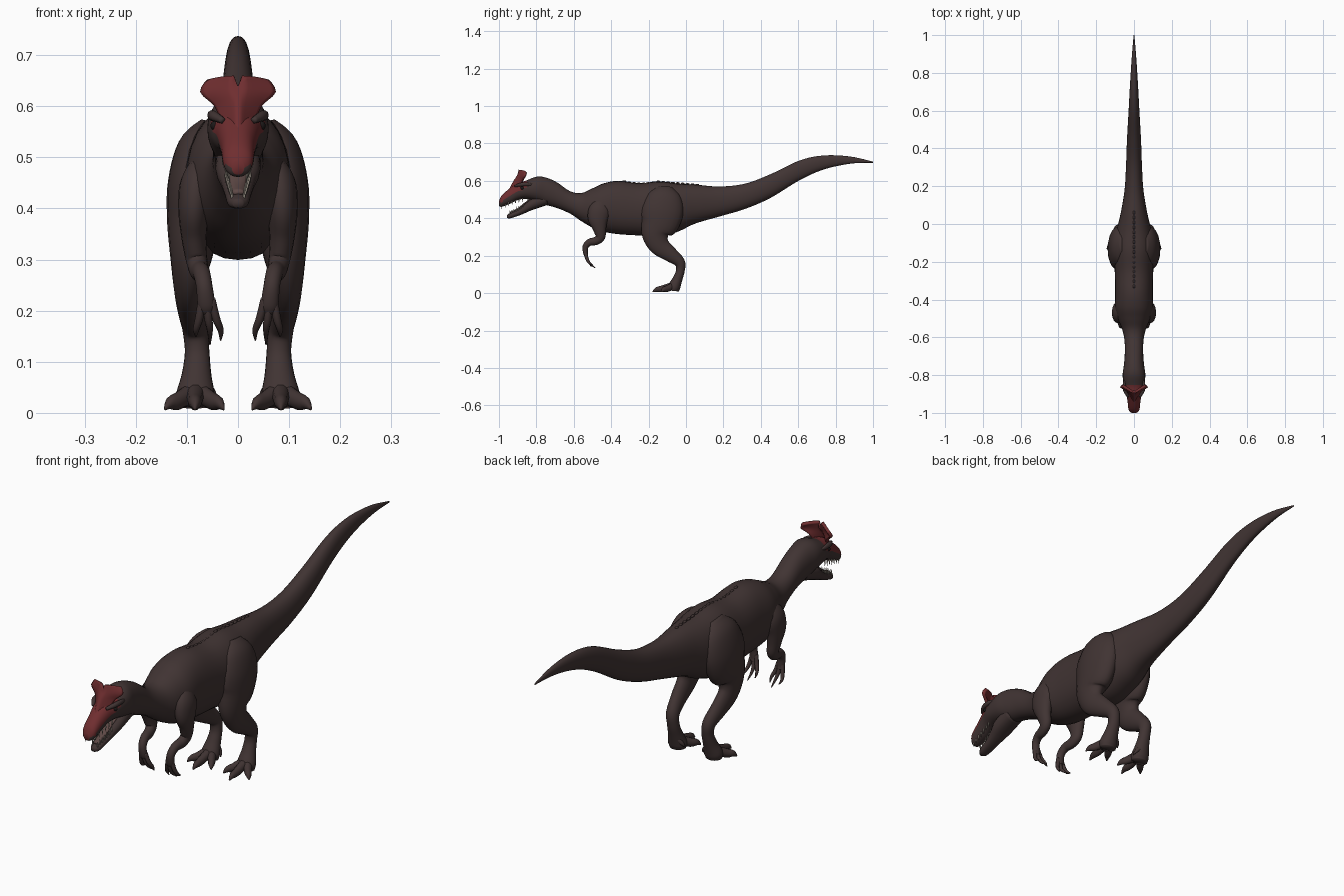
import bpy, bmesh, math
from mathutils import Vector, Matrix

if "Cube" in bpy.data.objects:
    bpy.data.objects.remove(bpy.data.objects["Cube"])


def material(name, rgb):
    m = bpy.data.materials.new(name)
    m.diffuse_color = (*rgb, 1)
    m.use_nodes = True
    m.node_tree.nodes["Principled BSDF"].inputs["Base Color"].default_value = m.diffuse_color
    return m


SKIN = material("dark brown skin", (0.052, 0.034, 0.033))
RED = material("crest red", (0.16, 0.027, 0.029))
TONGUE = material("mouth brown", (0.11, 0.065, 0.06))
TOOTH = material("tooth ivory", (0.42, 0.37, 0.31))
EYE = material("eye black", (0.012, 0.01, 0.01))


def finish(bm, name, mats, mirror=False):
    bmesh.ops.recalc_face_normals(bm, faces=bm.faces[:])
    mesh = bpy.data.meshes.new(name)
    bm.to_mesh(mesh)
    bm.free()
    for m in mats:
        mesh.materials.append(m)
    for p in mesh.polygons:
        p.use_smooth = True
    ob = bpy.data.objects.new(name, mesh)
    bpy.context.collection.objects.link(ob)
    if mirror:
        ob.modifiers.new("mirror", 'MIRROR').use_mirror_merge = False
    return ob


def spline(pts, steps):
    """Smooth curve through stations of any dimension."""
    out = []
    for i in range(len(pts) - 1):
        a, b, c, d = (pts[max(0, min(len(pts) - 1, i + k))] for k in (-1, 0, 1, 2))
        for s in range(steps):
            t = s / steps
            out.append([0.5 * (2 * q + (r - p) * t + (2 * p - 5 * q + 4 * r - w) * t * t
                               + (3 * q - p - 3 * r + w) * t ** 3)
                        for p, q, r, w in zip(a, b, c, d)])
    return out + [list(pts[-1])]


def tube(bm, stations, steps=4, seg=16, upright=False, power=1.0):
    """Loft of ellipses; a station is x, y, z, side radius, depth radius."""
    pts = spline(stations, steps)
    rings = []
    for i, (x, y, z, a, b) in enumerate(pts):
        t = Vector(pts[min(i + 1, len(pts) - 1)][:3]) - Vector(pts[max(i - 1, 0)][:3])
        t = Vector((0, 1, 0)) if upright else t.normalized()
        side = (Vector((1, 0, 0)) - t * t.x).normalized()
        up = side.cross(t)
        ring = []
        for k in range(seg):
            ang = 2 * math.pi * k / seg
            c, s = (math.copysign(abs(f) ** power, f) for f in (math.cos(ang), math.sin(ang)))
            ring.append(bm.verts.new(Vector((x, y, z)) + side * c * max(a, .001) + up * s * max(b, .001)))
        rings.append(ring)
    for r, q in zip(rings, rings[1:]):
        for k in range(seg):
            bm.faces.new((r[k], r[(k + 1) % seg], q[(k + 1) % seg], q[k]))
    bm.faces.new(rings[0])
    bm.faces.new(rings[-1])


def profile(rows):
    """Rows of y, top, bottom, half width to stations."""
    return [(0, y, (t + b) / 2, w, (t - b) / 2) for y, t, b, w in rows]


# body: snout, skull, neck, trunk and tail in one loft
bm = bmesh.new()
tube(bm, profile([
    (-1.0, .492, .466, .012), (-.985, .522, .462, .028), (-.94, .562, .478, .034),
    (-.90, .59, .497, .042), (-.86, .60, .503, .054), (-.80, .622, .49, .060),
    (-.75, .618, .472, .054), (-.69, .592, .455, .049), (-.62, .545, .425, .050),
    (-.56, .535, .385, .062), (-.50, .56, .35, .086), (-.44, .587, .328, .10),
    (-.36, .60, .315, .10), (-.25, .588, .308, .102), (-.14, .597, .30, .108),
    (-.04, .585, .33, .094), (.05, .58, .372, .072), (.18, .57, .41, .050),
    (.315, .585, .45, .042), (.45, .635, .508, .037), (.61, .71, .605, .028),
    (.74, .736, .662, .021), (.88, .73, .692, .012), (1, .703, .697, .002)]),
    steps=6, seg=28, upright=True, power=.92)
# red over the top of the snout
for f in bm.faces:
    c = f.calc_center_median()
    if c.y < -.855 and c.z > .485 + (c.y + .99) * .62:
        f.material_index = 1
finish(bm, "body", [SKIN, RED])

# lower jaw
jaw = [(-.957, .418, .402, .010), (-.94, .428, .400, .021), (-.90, .447, .412, .026),
       (-.86, .478, .428, .034), (-.82, .51, .445, .044), (-.74, .54, .472, .042)]
bm = bmesh.new()
tube(bm, profile(jaw), upright=True, power=.85)
finish(bm, "lower_jaw", [SKIN])

# tongue lying on the jaw
bm = bmesh.new()
tube(bm, [(0, y, t + .002, w * .6, .006) for y, t, b, w in jaw[1:5]], seg=10, upright=True)
finish(bm, "tongue", [TONGUE])

# teeth along both jaws
bm = bmesh.new()
for i in range(7):
    f = i / 6
    for s in (-1, 1):
        for x, y, z, flip in ((.017 + .013 * f, -.985 + .11 * f, .463 + .034 * f, 0),
                              (.012 + .012 * f, -.945 + .075 * f, .431 + .038 * f, 1)):
            m = Matrix.Translation((s * x, y, z)) @ Matrix.Rotation(0 if flip else math.pi, 4, 'X')
            bmesh.ops.create_cone(bm, cap_ends=True, segments=6, radius1=.0035, radius2=.0003,
                                  depth=.024, matrix=m)
finish(bm, "teeth", [TOOTH])

# eyes
bm = bmesh.new()
bmesh.ops.create_uvsphere(bm, u_segments=12, v_segments=8, radius=.010,
                          matrix=Matrix.Translation((.044, -.875, .562)))
finish(bm, "eye", [EYE], mirror=True)

# brow ridge over each eye
bm = bmesh.new()
tube(bm, [(.030, -.915, .572, .006, .006), (.046, -.885, .58, .010, .010),
          (.052, -.85, .582, .008, .010), (.05, -.82, .58, .003, .004)], seg=10)
finish(bm, "brow", [SKIN], mirror=True)

# fan crest, flared sideways with a notch in the middle
bm = bmesh.new()
rows = spline([(.545, .024, -.945), (.585, .034, -.924), (.61, .046, -.912),
               (.634, .071, -.90), (.658, .058, -.894)], 3)
n = 16
grid = []
for j, (z, w, y) in enumerate(rows):
    v = j / (len(rows) - 1)
    line = []
    for i in range(n + 1):
        u = 2 * i / n - 1
        notch = .022 * v ** 3 if i == n // 2 else 0
        line.append(bm.verts.new((u * w, y + .04 * abs(u) + notch * .5,
                                  z - .010 * v * u * u - notch)))
    grid.append(line)
for a, b in zip(grid, grid[1:]):
    for i in range(n):
        bm.faces.new((a[i], a[i + 1], b[i + 1], b[i]))
crest = finish(bm, "crest", [RED])
sol = crest.modifiers.new("thickness", 'SOLIDIFY')
sol.thickness = .012
sol.offset = 0

# hind leg: thigh, shin and upright foot bone
bm = bmesh.new()
tube(bm, [(.055, -.11, .565, .02, .04), (.072, -.115, .52, .045, .09),
          (.084, -.125, .45, .053, .112), (.087, -.14, .38, .052, .105),
          (.091, -.162, .315, .043, .075), (.096, -.142, .255, .031, .055),
          (.092, -.085, .208, .027, .041), (.084, -.034, .165, .025, .029),
          (.080, -.030, .12, .024, .023), (.081, -.045, .075, .029, .026),
          (.083, -.062, .035, .038, .032), (.083, -.066, .012, .034, .028)],
     steps=5, seg=20)
finish(bm, "hind_leg", [SKIN], mirror=True)

# toes ending in claws
bm = bmesh.new()
for mid, end in (((.052, -.10), (.028, -.138)), ((.084, -.125), (.084, -.178)),
                 ((.116, -.10), (.143, -.132))):
    tube(bm, [(.083, -.055, .045, .020, .020), (*mid, .024, .015, .018),
              (mid[0] * .4 + end[0] * .6, mid[1] * .4 + end[1] * .6, .019, .011, .013),
              (*end, .007, .002, .003)], seg=10)
tube(bm, [(.07, -.04, .06, .012, .012), (.05, -.045, .04, .007, .008),
          (.042, -.055, .025, .002, .002)], seg=8)
finish(bm, "toes", [SKIN], mirror=True)

# arm: shoulder, upper arm and forearm
bm = bmesh.new()
tube(bm, [(.06, -.44, .50, .02, .03), (.078, -.46, .45, .034, .056),
          (.086, -.47, .40, .031, .055), (.086, -.462, .345, .025, .036),
          (.081, -.458, .30, .021, .026), (.076, -.482, .279, .019, .022),
          (.071, -.515, .272, .017, .019), (.066, -.537, .248, .016, .016),
          (.062, -.537, .212, .017, .012), (.061, -.53, .195, .012, .008)], steps=5)
finish(bm, "arm", [SKIN], mirror=True)

# three clawed fingers
bm = bmesh.new()
for x0, x1, y1, z1 in ((.052, .034, -.505, .142), (.061, .055, -.485, .134), (.07, .082, -.497, .15)):
    tube(bm, [(x0, -.538, .222, .008, .009),
              ((x0 + x1) / 2, -.53, .185, .008, .009),
              (x1, -.517, .162, .006, .007), (x1, y1, z1, .0015, .002)], seg=8)
finish(bm, "fingers", [SKIN], mirror=True)

# low scutes along the spine
bm = bmesh.new()
for i in range(16):
    y = -.33 + .026 * i
    z = .597 - .012 * math.sin(min(1, i / 7) * math.pi) if i < 7 else .596 - .0022 * (i - 7)
    bmesh.ops.create_uvsphere(bm, u_segments=8, v_segments=6, radius=1,
                              matrix=Matrix.Translation((0, y, z)) @ Matrix.Diagonal((.006, .011, .006, 1)))
finish(bm, "spine_scutes", [SKIN])
